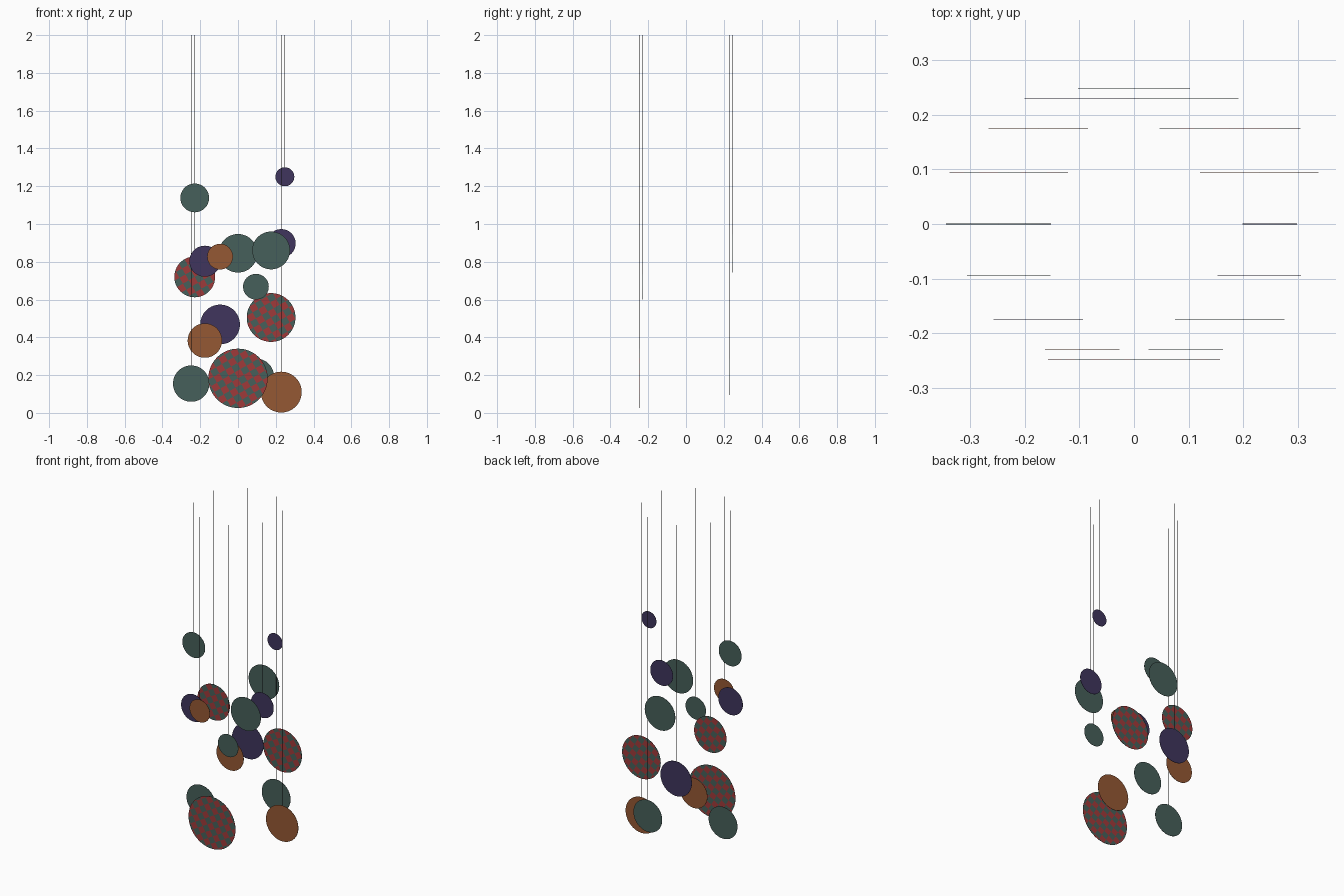
import bpy, bmesh, math
from mathutils import Vector, Matrix

if "Cube" in bpy.data.objects:
    bpy.data.objects.remove(bpy.data.objects["Cube"])


def material(name, rgb):
    m = bpy.data.materials.new(name)
    m.diffuse_color = (*rgb, 1)
    m.use_nodes = True
    m.node_tree.nodes["Principled BSDF"].inputs["Base Color"].default_value = m.diffuse_color
    return m


TEAL = material("slate teal", (0.062, 0.115, 0.103))
PURPLE = material("dark purple", (0.050, 0.036, 0.110))
ORANGE = material("burnt orange", (0.300, 0.098, 0.034))
RED = material("brick red", (0.350, 0.042, 0.042))
WIRE = material("dark wire", (0.03, 0.03, 0.03))

THICK = 0.0012   # disc thickness
RING = 0.248     # radius of the circle the wires hang from
CELL = 0.036     # size of the checks


def finish(name, bm, mats):
    me = bpy.data.meshes.new(name)
    bm.to_mesh(me)
    bm.free()
    for m in mats:
        me.materials.append(m)
    ob = bpy.data.objects.new(name, me)
    bpy.context.collection.objects.link(ob)
    return ob


def disc(name, x, y, z, r, mats):
    bm = bmesh.new()
    bmesh.ops.create_cone(bm, cap_ends=True, segments=64, radius1=r, radius2=r,
                          depth=THICK, matrix=Matrix.Rotation(math.pi / 2, 4, 'X'))
    # two-colour discs: cut into a diagonal check on both sides
    if len(mats) == 2:
        dirs = [Vector((math.cos(a), 0, math.sin(a)))
                for a in (math.radians(30), math.radians(120))]
        for d in dirs:
            for i in range(-5, 6):
                bmesh.ops.bisect_plane(
                    bm, geom=bm.verts[:] + bm.edges[:] + bm.faces[:],
                    plane_co=d * (i * CELL), plane_no=d)
        for f in bm.faces:
            c = f.calc_center_median()
            f.material_index = sum(math.floor(c.dot(d) / CELL) for d in dirs) % 2
    bmesh.ops.translate(bm, verts=bm.verts, vec=(x, y, z))
    finish(name, bm, mats)


def wire(name, x, y, z0, z1=2.0):
    bm = bmesh.new()
    bmesh.ops.create_cone(bm, cap_ends=True, segments=6, radius1=0.0006,
                          radius2=0.0006, depth=z1 - z0,
                          matrix=Matrix.Translation((x, y, (z0 + z1) / 2)))
    finish(name, bm, [WIRE])


# (step round the circle in sixteenths, height, radius, colours)
CHECK = [RED, TEAL]
PARTS = [
    (0, 1.25, 0.050, [PURPLE]),
    (1, 0.11, 0.108, [ORANGE]),
    (2, 0.505, 0.129, CHECK),
    (3, 0.192, 0.096, [TEAL]),
    (4, 0.845, 0.102, [TEAL]),
    (5, 0.468, 0.105, [PURPLE]),
    (6, 0.383, 0.091, [ORANGE]),
    (7, 0.72, 0.108, CHECK),
    (8, 0.155, 0.096, [TEAL]),
    (9, 1.138, 0.076, [TEAL]),
    (10, 0.803, 0.082, [PURPLE]),
    (11, 0.827, 0.068, [ORANGE]),
    (12, 0.183, 0.157, CHECK),
    (13, 0.668, 0.068, [TEAL]),
    (14, 0.86, 0.100, [TEAL]),
    (15, 0.897, 0.076, [PURPLE]),
]

# hanging discs, each on its own wire
for k, z, r, mats in PARTS:
    a = k * math.tau / 16
    x, y = RING * math.cos(a), RING * math.sin(a)
    disc(f"hanging_disc_{k + 1}", x, y, z, r, mats)
    wire(f"wire_{k + 1}", x, y, z + r)
